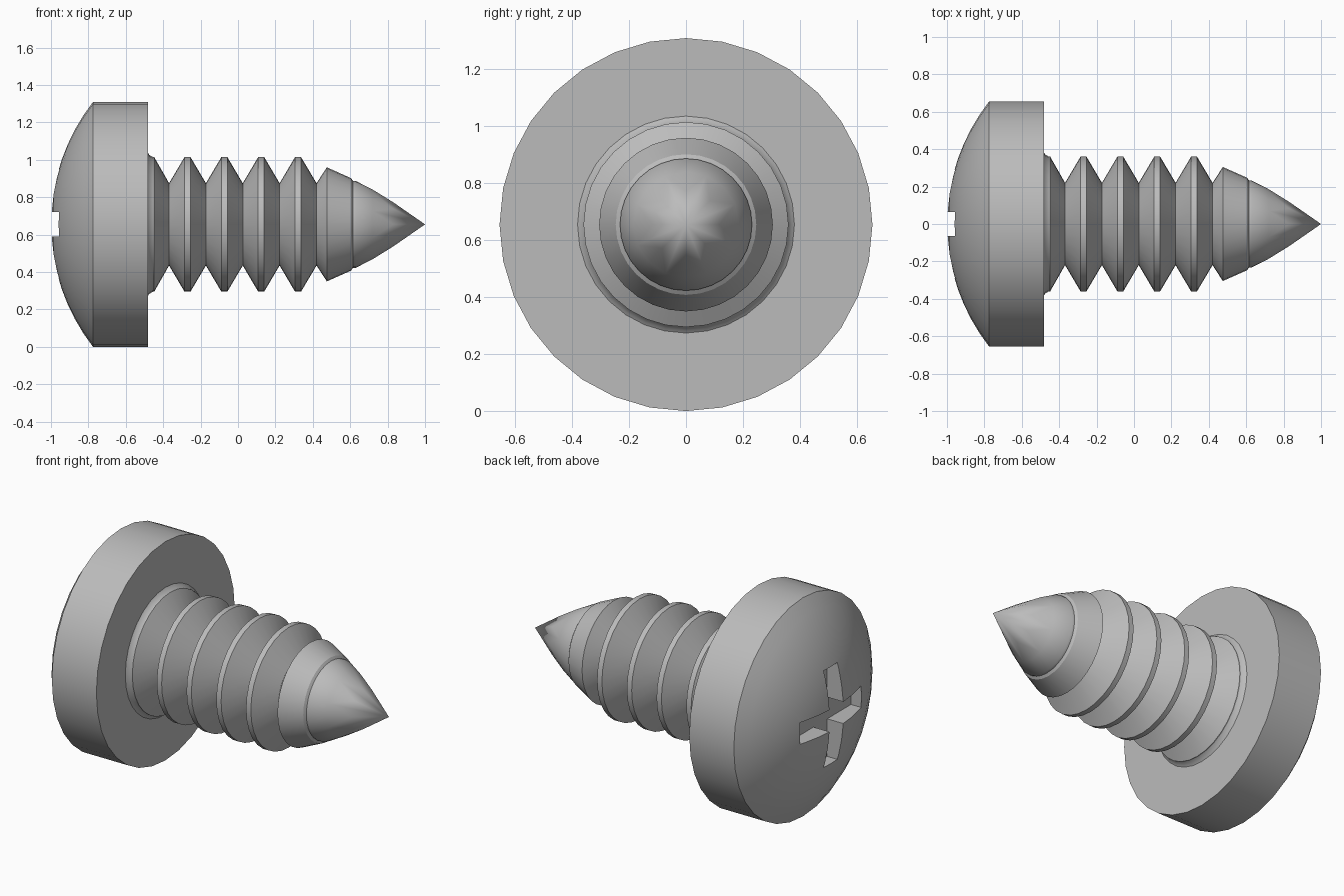
import bpy, bmesh, math
from mathutils import Vector

if "Cube" in bpy.data.objects:
    bpy.data.objects.remove(bpy.data.objects["Cube"], do_unlink=True)

AXIS_Z = 0.655
SIDES = 32

metal = bpy.data.materials.new("grey metal")
metal.use_nodes = True
GREY = (0.5, 0.5, 0.5, 1)
metal.diffuse_color = GREY
metal.node_tree.nodes["Principled BSDF"].inputs["Base Color"].default_value = GREY


def finish(name, bm):
    """Turn a bmesh into a named object lying on the screw axis."""
    bmesh.ops.recalc_face_normals(bm, faces=bm.faces)
    mesh = bpy.data.meshes.new(name)
    bm.to_mesh(mesh)
    bm.free()
    mesh.materials.append(metal)
    obj = bpy.data.objects.new(name, mesh)
    obj.location.z = AXIS_Z
    bpy.context.collection.objects.link(obj)
    return obj


def ring(bm, x, r, sides=SIDES):
    if r == 0:
        return [bm.verts.new((x, 0, 0))]
    turns = [math.tau * i / sides for i in range(sides)]
    return [bm.verts.new((x, r * math.sin(a), r * math.cos(a))) for a in turns]


def lathe(name, profile):
    """Revolve (x, radius) points about the x axis."""
    bm = bmesh.new()
    rings = [ring(bm, x, r) for x, r in profile]
    for a, b in zip(rings, rings[1:]):
        for i in range(SIDES):
            j = (i + 1) % SIDES
            corners = [a[i % len(a)], a[j % len(a)], b[j % len(b)], b[i % len(b)]]
            bm.faces.new(list(dict.fromkeys(corners)))
    for end in (rings[0], rings[-1]):
        if len(end) > 1:
            bm.faces.new(end)
    return finish(name, bm)


def smooth(obj):
    bpy.ops.object.select_all(action="DESELECT")
    obj.select_set(True)
    bpy.context.view_layer.objects.active = obj
    bpy.ops.object.shade_smooth_by_angle(angle=math.radians(30))


# Domed pan head
HEAD_R, DOME_H, STEPS = 0.655, 0.225, 8
dome_r = (HEAD_R ** 2 + DOME_H ** 2) / (2 * DOME_H)
sweep = math.asin(HEAD_R / dome_r)
dome = [(-1 + dome_r * (1 - math.cos(sweep * i / STEPS)),
         dome_r * math.sin(sweep * i / STEPS)) for i in range(STEPS + 1)]
head = lathe("head", dome + [(-0.48, HEAD_R)])

# Cross-shaped driver recess cut into the dome
bm = bmesh.new()
SLOT_HALF, ARM, FLOOR = 0.065, 0.29, -0.89
outline = []
for q in range(4):
    c, s = math.cos(q * math.pi / 2), math.sin(q * math.pi / 2)
    for u, v in ((SLOT_HALF, SLOT_HALF), (ARM, SLOT_HALF), (ARM, -SLOT_HALF)):
        # corner order keeps the outline running round the cross
        outline.append((q, u, v, c, s))
points = []
for q in range(4):
    c, s = math.cos(q * math.pi / 2), math.sin(q * math.pi / 2)
    for u, v in ((ARM, -SLOT_HALF), (ARM, SLOT_HALF), (SLOT_HALF, SLOT_HALF)):
        points.append(bm.verts.new((-1.1, u * c - v * s, u * s + v * c)))
face = bm.faces.new(points)
extruded = bmesh.ops.extrude_face_region(bm, geom=[face])["geom"]
moved = [v for v in extruded if isinstance(v, bmesh.types.BMVert)]
bmesh.ops.translate(bm, verts=moved, vec=Vector((FLOOR + 1.1, 0, 0)))
if not any(len(f.verts) == len(points) and f.calc_center_median().x < -1 for f in bm.faces):
    bm.faces.new(points)
cutter = finish("recess_cutter", bm)
cutter.hide_render = True
cutter.hide_viewport = True
cut = head.modifiers.new("driver recess", "BOOLEAN")
cut.operation = "DIFFERENCE"
cut.solver = "EXACT"
cut.object = cutter
bpy.context.view_layer.update()
cut_mesh = bpy.data.meshes.new_from_object(
    head.evaluated_get(bpy.context.evaluated_depsgraph_get()))
head.modifiers.clear()
head.data = cut_mesh
bpy.data.objects.remove(cutter, do_unlink=True)
smooth(head)

# Threaded shank: collar, repeated ridges and the tapered end
CREST, ROOT, PITCH = 0.36, 0.22, 0.197
profile = [(-0.485, 0.39), (-0.475, 0.372), (-0.455, CREST), (-0.448, CREST)]
for i in range(4):
    x = -0.27 + PITCH * i
    profile += [(x - PITCH / 2, ROOT), (x - 0.016, CREST), (x + 0.016, CREST)]
profile += [(0.42, ROOT), (0.475, 0.305), (0.605, 0.247), (0.62, 0.225)]
smooth(lathe("threaded_shank", profile))

# Faceted point: a round base narrowing to eight sides
bm = bmesh.new()
for x, r, sides in ((0.615, 0.232, 32), (0.63, 0.232, 32), (0.72, 0.186, 16),
                    (0.83, 0.118, 8), (1, 0, 1)):
    ring(bm, x, r, sides)
bmesh.ops.convex_hull(bm, input=bm.verts)
loose = [v for v in bm.verts if not v.link_faces]
bmesh.ops.delete(bm, geom=loose, context="VERTS")
smooth(finish("point", bm))
